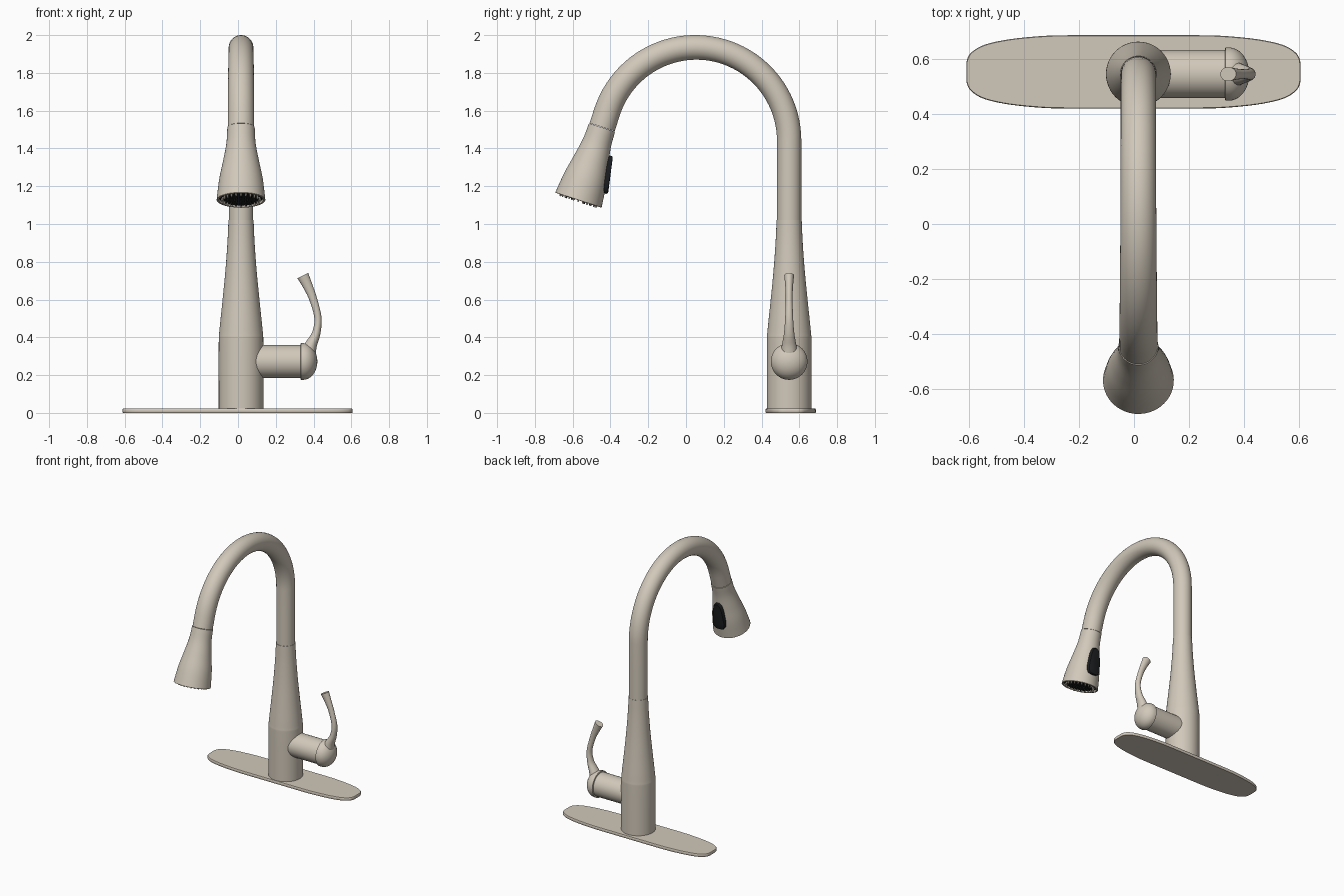
import bpy, bmesh, math
from mathutils import Vector

if "Cube" in bpy.data.objects:
    bpy.data.objects.remove(bpy.data.objects["Cube"], do_unlink=True)


def material(name, rgb):
    m = bpy.data.materials.new(name)
    m.use_nodes = True
    m.diffuse_color = (*rgb, 1)
    bsdf = m.node_tree.nodes["Principled BSDF"]
    bsdf.inputs["Base Color"].default_value = (*rgb, 1)
    bsdf.inputs["Roughness"].default_value = 0.5
    return m


NICKEL = material("warm nickel", (0.64, 0.58, 0.49))
BLACK = material("black rubber", (0.012, 0.013, 0.014))


def finish(bm, name, mat, angle=35):
    bmesh.ops.recalc_face_normals(bm, faces=bm.faces)
    me = bpy.data.meshes.new(name)
    bm.to_mesh(me)
    bm.free()
    ob = bpy.data.objects.new(name, me)
    bpy.context.collection.objects.link(ob)
    me.materials.append(mat)
    bpy.ops.object.select_all(action="DESELECT")
    ob.select_set(True)
    bpy.context.view_layer.objects.active = ob
    bpy.ops.object.shade_smooth_by_angle(angle=math.radians(angle))
    return ob


def skin(bm, rings):
    """Bridge equal loops of points into a closed skin with end caps."""
    loops = [[bm.verts.new(p) for p in ring] for ring in rings]
    n = len(loops[0])
    for a, b in zip(loops, loops[1:]):
        for i in range(n):
            j = (i + 1) % n
            bm.faces.new((a[i], a[j], b[j], b[i]))
    bm.faces.new(loops[0])
    bm.faces.new(loops[-1])


def ellipse(c, u, v, a, b, n):
    return [c + u * (a * math.cos(k * math.tau / n)) + v * (b * math.sin(k * math.tau / n))
            for k in range(n)]


def lathe(bm, origin, axis, profile, n=48):
    """Revolve (distance, radius) pairs around an axis."""
    axis = axis.normalized()
    u = axis.orthogonal().normalized()
    v = axis.cross(u)
    skin(bm, [ellipse(origin + axis * t, u, v, r, r, n) for t, r in profile])


def spline(points, steps=6):
    """Catmull-Rom smoothing of a short list of tuples."""
    pts = [Vector(p) for p in points]
    pts = [2 * pts[0] - pts[1]] + pts + [2 * pts[-1] - pts[-2]]
    out = []
    for p0, p1, p2, p3 in zip(pts, pts[1:], pts[2:], pts[3:]):
        for s in range(steps):
            t = s / steps
            out.append(0.5 * (2 * p1 + (p2 - p0) * t + (2 * p0 - 5 * p1 + 4 * p2 - p3) * t * t
                              + (3 * p1 - p0 - 3 * p2 + p3) * t ** 3))
    return out + [pts[-2]]


X, Y, Z = Vector((1, 0, 0)), Vector((0, 1, 0)), Vector((0, 0, 1))
CX, CY = 0.016, 0.546

# Deck plate: rounded oblong with softened rims
quarter = [(0.609, 0.016), (0.606, 0.045), (0.589, 0.072), (0.542, 0.099),
           (0.451, 0.119), (0.33, 0.131), (0.24, 0.1335)]
quarter = [tuple(p) for p in spline(quarter, 4)]
outline = (quarter + [(-x, y) for x, y in reversed(quarter)]
           + [(-x, -y) for x, y in quarter] + [(x, -y) for x, y in reversed(quarter)])
bm = bmesh.new()
skin(bm, [[Vector((x * s - 0.002, y * s2 + 0.554, z)) for x, y in outline]
          for s, s2, z in ((0.996, 0.98, 0), (1, 1, 0.004), (1, 1, 0.018), (0.996, 0.98, 0.022))])
finish(bm, "deck_plate", NICKEL)

# Body: straight foot sweeping into a slender neck
bm = bmesh.new()
body = spline([(0.02, 0.118), (0.36, 0.118), (0.43, 0.115), (0.6, 0.0975), (0.75, 0.083),
               (0.9, 0.072), (1.02, 0.0665)])
lathe(bm, Vector((CX, CY, 0)), Z, body)
finish(bm, "body", NICKEL)

# Spout: vertical pipe, arch, then a short straight run to the spray head
RAD, ARC_Y, ARC_Z = 0.494, CY - 0.494, 1.441
tilt = math.radians(18)
path = [(CY, 1.015, 0), (CY, 1.03, 0), (CY, 1.25, 0)]
N = 44
for i in range(N + 1):
    a = (math.pi - tilt) * i / N
    path.append((ARC_Y + RAD * math.cos(a), ARC_Z + RAD * math.sin(a), a))
down = Vector((0, -math.sin(tilt), -math.cos(tilt)))
arc_end = Vector((CX, path[-1][0], path[-1][1]))
joint = arc_end + down * 0.085
path.append((joint.y, joint.z, math.pi - tilt))
rings = []
for i, (y, z, a) in enumerate(path):
    r = 0.0645 + 0.0055 * max(0, (i - 25) / (len(path) - 26))
    rings.append(ellipse(Vector((CX, y, z)), X, Vector((0, math.cos(a), math.sin(a))), r, r, 40))
bm = bmesh.new()
skin(bm, rings)
finish(bm, "spout", NICKEL)

# Spray head: flared bell with a recessed outlet
bm = bmesh.new()
bell = [tuple(p) for p in spline([(0.002, 0.0725), (0.09, 0.0775), (0.19, 0.0955),
                                  (0.29, 0.1155), (0.405, 0.129)])]
lathe(bm, joint, down, bell + [(0.407, 0.127), (0.407, 0.118), (0.385, 0.116)])
finish(bm, "spray_head", NICKEL)

# Spray face and its nozzles
bm = bmesh.new()
lathe(bm, joint, down, [(0.37, 0.114), (0.397, 0.114), (0.399, 0.112)])
finish(bm, "spray_face", BLACK)
out = down.cross(X).normalized()
if out.y < 0:
    out = -out


def nozzles(name, mat, radius, count, size):
    bm = bmesh.new()
    for k in range(count):
        a = math.tau * k / count
        c = joint + X * (radius * math.cos(a)) + out * (radius * math.sin(a))
        lathe(bm, c, down, [(0.39, size), (0.408, size * 0.85), (0.416, size * 0.5)], 8)
    finish(bm, name, mat)


nozzles("outer_nozzles", NICKEL, 0.1, 24, 0.006)
nozzles("middle_nozzles", BLACK, 0.07, 16, 0.006)
nozzles("inner_nozzles", BLACK, 0.035, 8, 0.006)

# Spray button: tapered rounded pad on the rear of the head
pad = []
for k in range(36):
    a = math.tau * k / 36
    c, s = math.cos(a), math.sin(a)
    t = 0.1 * math.copysign(abs(c) ** 0.6, c)
    x = (0.044 + 0.12 * t) * math.copysign(abs(s) ** 0.6, s)
    pad.append((t, x))
bm = bmesh.new()
skin(bm, [[joint + down * (0.23 + t * s) + X * (x * s) + out * (0.12 + 0.16 * t + h)
           for t, x in pad]
          for s, h in ((1, -0.06), (1, -0.007), (0.95, -0.001), (0.85, 0.001))])
finish(bm, "spray_button", BLACK)

# Side valve: horizontal barrel with a domed cap
hub = Vector((0, CY, 0.272))
bm = bmesh.new()
lathe(bm, hub, X, [(0.06, 0.0875), (0.335, 0.0875)])
finish(bm, "valve_barrel", NICKEL)
bm = bmesh.new()
dome = [(0.331, 0.09), (0.333, 0.097)]
for i in range(12):
    a = math.pi / 2 * i / 12
    dome.append((0.345 + 0.075 * math.sin(a), 0.097 * math.cos(a)))
lathe(bm, hub, X, dome + [(0.42, 0.002)])
finish(bm, "valve_cap", NICKEL)

# Lever: curved handle of oval section (x, z, in-plane radius, y radius)
lever = spline([(0.372, 0.325, 0.042, 0.044), (0.389, 0.365, 0.031, 0.037),
                (0.415, 0.425, 0.022, 0.027), (0.423, 0.505, 0.019, 0.021),
                (0.397, 0.605, 0.021, 0.018), (0.368, 0.675, 0.026, 0.021),
                (0.343, 0.727, 0.032, 0.026)])
rings = []
for i, p in enumerate(lever):
    d = lever[min(i + 1, len(lever) - 1)] - lever[max(i - 1, 0)]
    side = Vector((d[1], 0, -d[0])).normalized()
    rings.append(ellipse(Vector((p[0], CY, p[1])), side, Y, p[2], p[3], 24))
bm = bmesh.new()
skin(bm, rings)
finish(bm, "lever", NICKEL)
